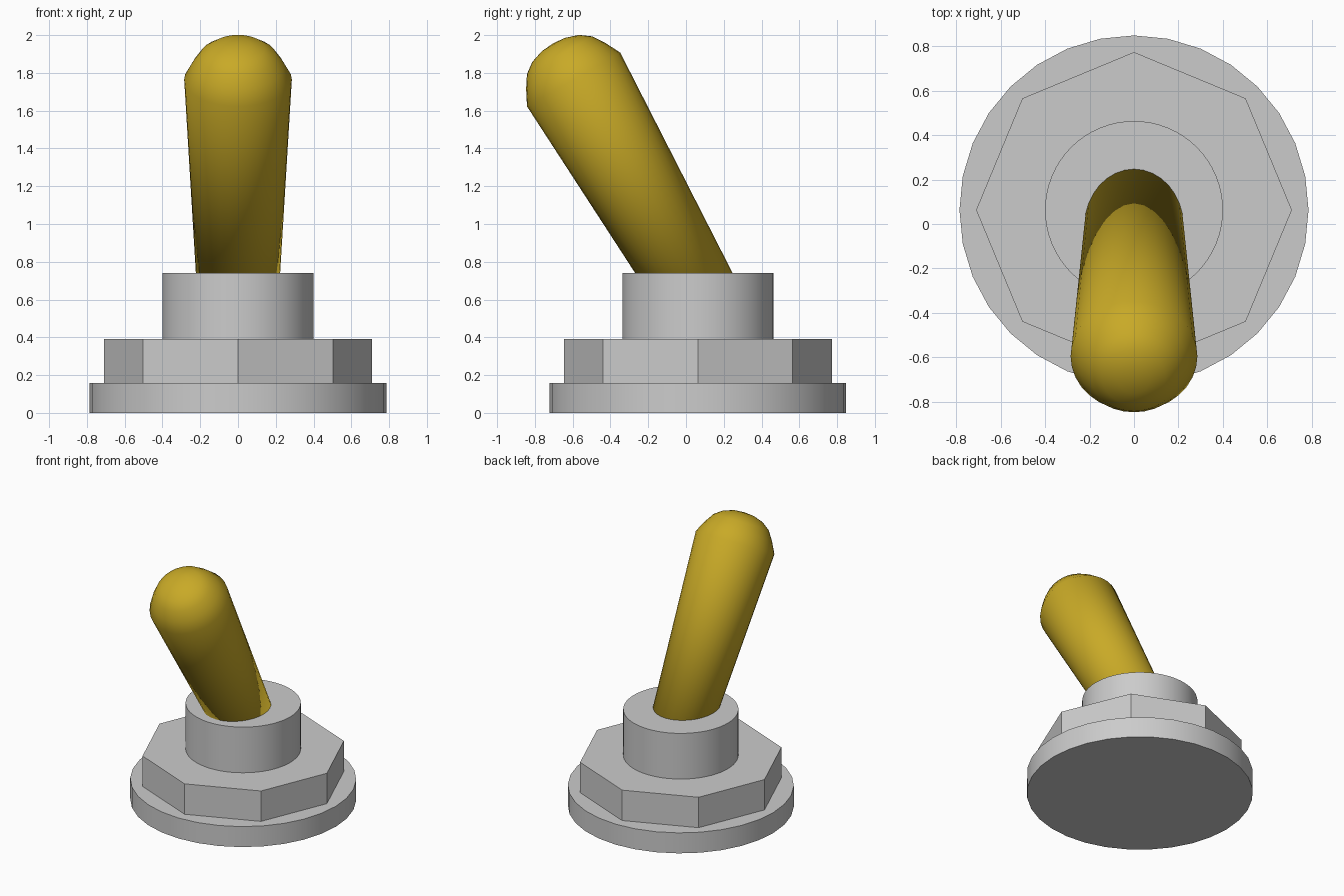
import bpy, bmesh, math
from mathutils import Matrix, Vector

if "Cube" in bpy.data.objects:
    bpy.data.objects.remove(bpy.data.objects["Cube"])

CY = 0.063  # shared axis of the stacked body parts


def disc(name, radius, z0, z1, sides, smooth=True):
    bpy.ops.mesh.primitive_cylinder_add(vertices=sides, radius=radius, depth=z1 - z0,
                                        location=(0, CY, (z0 + z1) / 2))
    ob = bpy.context.object
    ob.name = name
    if smooth:
        bpy.ops.object.shade_smooth_by_angle(angle=math.radians(30))
    return ob


# Stacked body: mounting flange, eight-sided nut, round collar
disc("base_flange", 0.785, 0.0, 0.157, 32)
disc("nut", 0.71, 0.157, 0.39, 8, smooth=False)
disc("collar", 0.40, 0.39, 0.74, 64)


# Tilted lever: tapered shaft with a rounded tip, lathed about its own axis
def lathe(name, profile, sides):
    bm = bmesh.new()
    rings = []
    for r, h in profile:
        rings.append([bm.verts.new((r * math.cos(2 * math.pi * i / sides),
                                    r * math.sin(2 * math.pi * i / sides), h))
                      for i in range(sides)])
    for a, b in zip(rings, rings[1:]):
        for i in range(sides):
            j = (i + 1) % sides
            bm.faces.new((a[i], a[j], b[j], b[i]))
    bm.faces.new(rings[0][::-1])
    tip = bm.verts.new((0, 0, 0.22))
    for i in range(sides):
        bm.faces.new((rings[-1][i], rings[-1][(i + 1) % sides], tip))
    for f in bm.faces:
        f.smooth = True
    me = bpy.data.meshes.new(name)
    bm.to_mesh(me)
    bm.free()
    ob = bpy.data.objects.new(name, me)
    bpy.context.collection.objects.link(ob)
    return ob


# (radius, height) measured from the centre of the widest ring
profile = [(0.215, -1.34), (0.285, 0), (0.243, 0.082), (0.2, 0.148),
           (0.143, 0.19), (0.07, 0.214)]
lever = lathe("lever", profile, 32)
lever.matrix_world = (Matrix.Translation(Vector((0, -0.595, 1.765)))
                      @ Matrix.Rotation(math.radians(30), 4, 'X'))

gold = bpy.data.materials.new("gold")
gold.diffuse_color = (0.58, 0.40, 0.02, 1)
gold.use_nodes = True
gold.node_tree.nodes["Principled BSDF"].inputs["Base Color"].default_value = gold.diffuse_color
lever.data.materials.append(gold)
